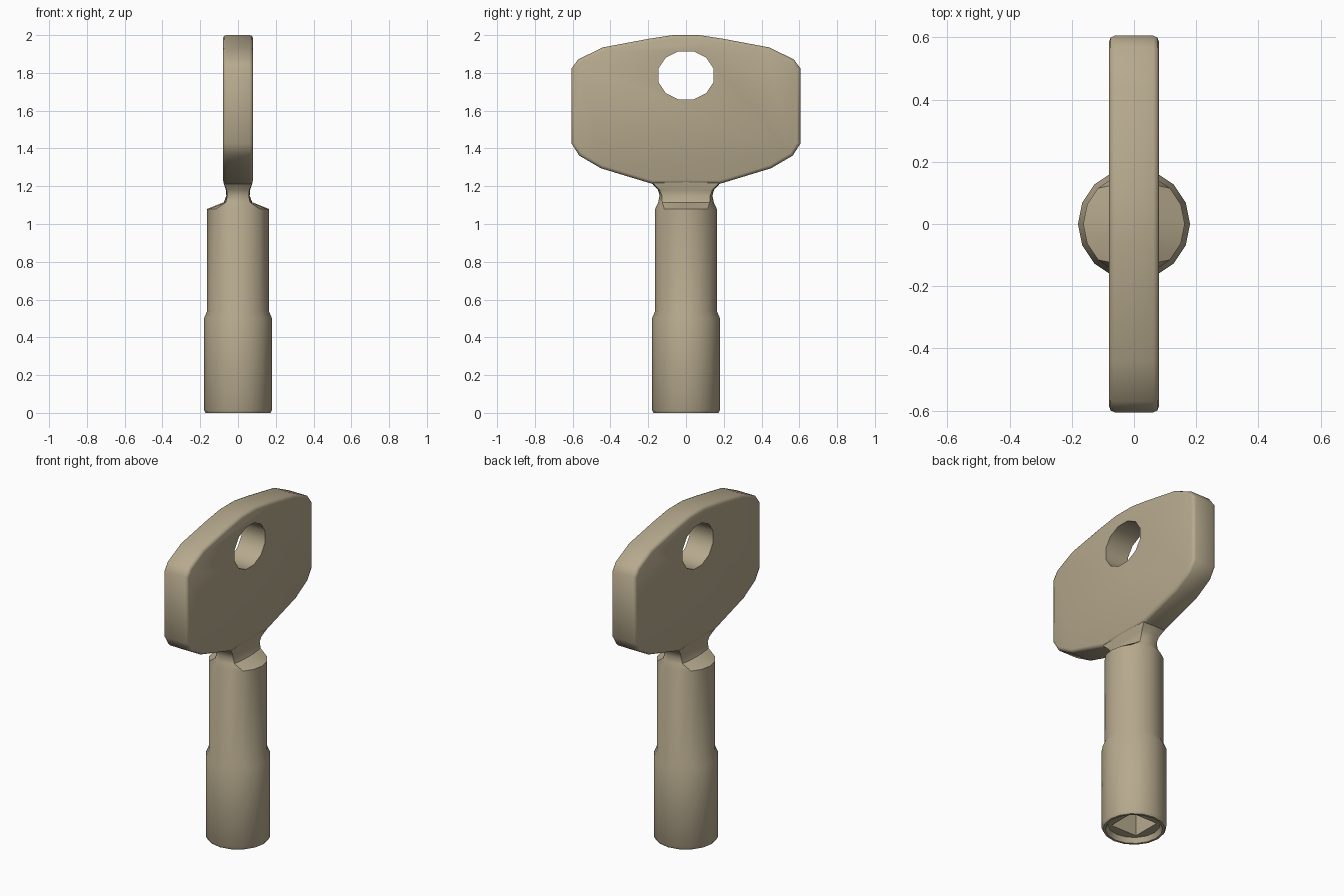
import bpy, bmesh, math

if "Cube" in bpy.data.objects:
    bpy.data.objects.remove(bpy.data.objects["Cube"])

brass = bpy.data.materials.new("khaki metal")
brass.diffuse_color = (0.47, 0.40, 0.27, 1)
brass.use_nodes = True
brass.node_tree.nodes["Principled BSDF"].inputs["Base Color"].default_value = brass.diffuse_color


def finish(name, bm):
    bmesh.ops.recalc_face_normals(bm, faces=bm.faces)
    me = bpy.data.meshes.new(name)
    bm.to_mesh(me)
    bm.free()
    ob = bpy.data.objects.new(name, me)
    bpy.context.collection.objects.link(ob)
    me.materials.append(brass)
    return ob


def smooth(ob, deg):
    bpy.ops.object.select_all(action='DESELECT')
    ob.select_set(True)
    bpy.context.view_layer.objects.active = ob
    bpy.ops.object.shade_smooth_by_angle(angle=math.radians(deg))


def plate(name, outline, half):
    """Extrude a (y, z) outline along x."""
    bm = bmesh.new()
    f = bm.faces.new([bm.verts.new((-half, y, z)) for y, z in outline])
    r = bmesh.ops.extrude_face_region(bm, geom=[f])
    vs = [v for v in r["geom"] if isinstance(v, bmesh.types.BMVert)]
    bmesh.ops.translate(bm, verts=vs, vec=(2 * half, 0, 0))
    return finish(name, bm)


def loft(name, rings, n=16):
    """Skin rings (z, rx, ry, squareness); squareness 1 gives a rectangle."""
    bm = bmesh.new()
    loops = []
    for z, rx, ry, q in rings:
        loop = []
        for i in range(n):
            c, s = math.cos(2 * math.pi * i / n), math.sin(2 * math.pi * i / n)
            k = 1 + q * (1 / max(abs(c), abs(s)) - 1)
            loop.append(bm.verts.new((rx * c * k, ry * s * k, z)))
        loops.append(loop)
    for a, b in zip(loops, loops[1:]):
        for i in range(n):
            j = (i + 1) % n
            bm.faces.new((a[i], a[j], b[j], b[i]))
    bm.faces.new(loops[0])
    bm.faces.new(loops[-1])
    return finish(name, bm)


# Shank: square socket, rim, collar, shaft, shoulder and flattened neck
shank = loft("shank", [
    (0.45, 0.088, 0.088, 1), (0.03, 0.088, 0.088, 1),
    (0.03, 0.145, 0.145, 0), (0.0, 0.158, 0.158, 0),
    (0.0, 0.172, 0.172, 0), (0.015, 0.18, 0.18, 0),
    (0.50, 0.18, 0.18, 0), (0.54, 0.163, 0.163, 0),
    (1.08, 0.163, 0.163, 0), (1.115, 0.075, 0.147, 0.5),
    (1.15, 0.062, 0.14, 0.7), (1.18, 0.064, 0.148, 0.8),
    (1.215, 0.076, 0.18, 0.9), (1.25, 0.076, 0.18, 0.9)])
smooth(shank, 35)

# Bow: flat handle with softened edges
half = [(0.07, 2.0), (0.2, 1.98), (0.44, 1.935), (0.57, 1.872), (0.605, 1.825),
        (0.605, 1.425), (0.565, 1.362), (0.45, 1.295), (0.18, 1.213)]
bow = plate("bow", half + [(-y, z) for y, z in reversed(half)], 0.08)
bev = bow.modifiers.new("soft edges", 'BEVEL')
bev.width = 0.018
bev.segments = 2
bev.limit_method = 'ANGLE'
bev.angle_limit = math.radians(60)

# Keyring hole
angles = [math.radians(15 + 30 * i) for i in range(12)]
cutter = plate("hole_cutter", [(0.152 * math.cos(a), 1.787 + 0.132 * math.sin(a))
                               for a in angles], 0.3)
cutter.hide_render = True
cutter.hide_set(True)
cut = bow.modifiers.new("keyring hole", 'BOOLEAN')
cut.operation = 'DIFFERENCE'
cut.solver = 'EXACT'
cut.object = cutter

# Bake the modifiers so smoothing sees the final edges, then drop the cutter
bpy.context.view_layer.objects.active = bow
for m in list(bow.modifiers):
    bpy.ops.object.modifier_apply(modifier=m.name)
bpy.data.objects.remove(cutter)
smooth(bow, 46)
